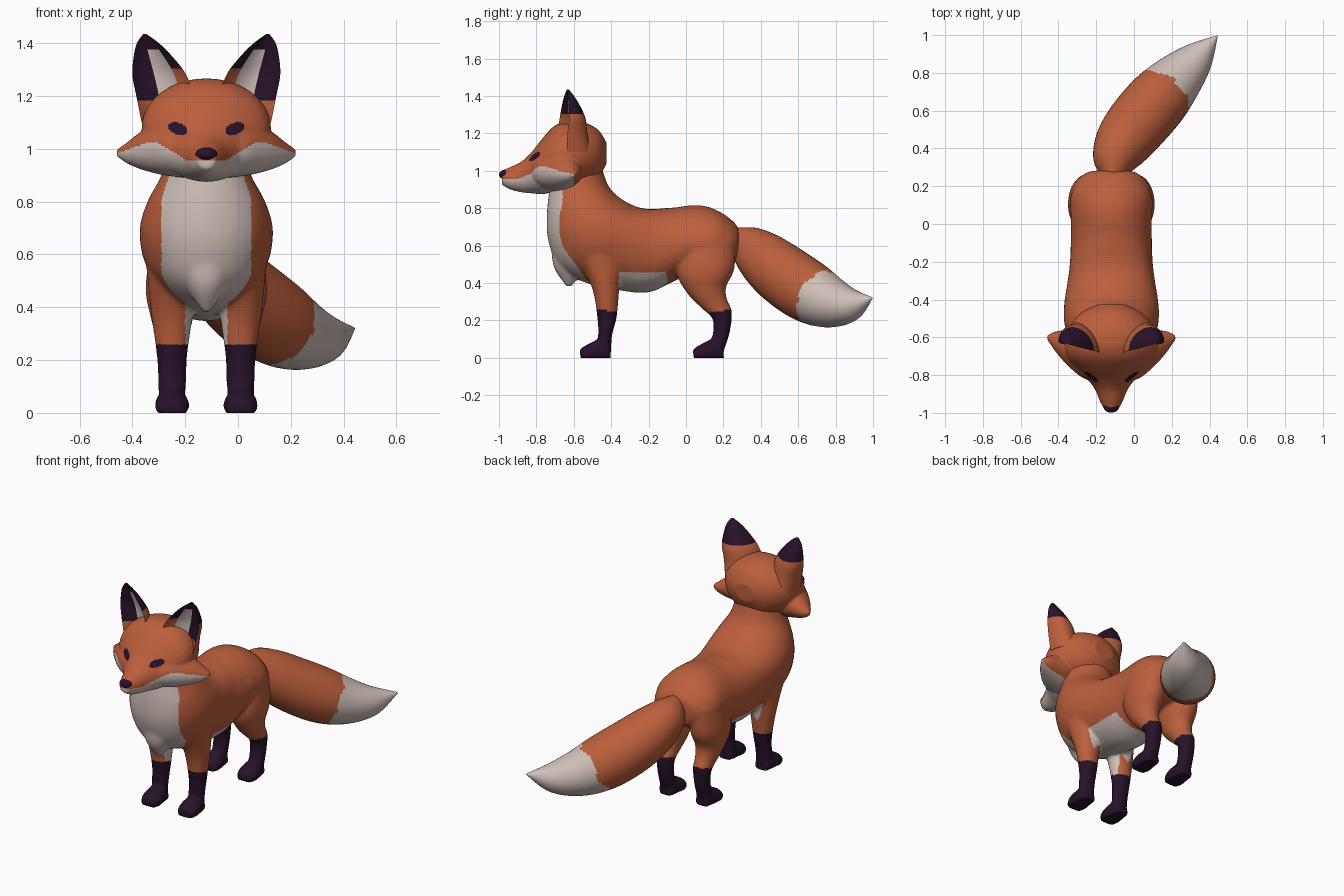
import bpy, bmesh, math
from mathutils import Vector

cube = bpy.data.objects.get("Cube")
if cube:
    bpy.data.objects.remove(cube)

AXIS = -0.12  # the body's centre line
SEG = 32


def material(name, rgb):
    m = bpy.data.materials.new(name)
    m.use_nodes = True
    color = (*rgb, 1)
    m.diffuse_color = color
    for node in m.node_tree.nodes:
        if node.type == 'BSDF_PRINCIPLED':
            node.inputs["Base Color"].default_value = color
            node.inputs["Roughness"].default_value = 0.8
    return m


MATS = [material("orange fur", (0.50, 0.115, 0.045)),
        material("cream fur", (0.62, 0.52, 0.48)),
        material("dark fur", (0.02, 0.006, 0.022))]
ORANGE, CREAM, DARK = range(3)


def oval(centre, a, b):
    """Ring of points around a centre, spanned by two half axes."""
    turn = [math.tau * i / SEG for i in range(SEG)]
    return [centre + a * math.cos(t) + b * math.sin(t) for t in turn]


def span(y0, z0, y1, z1, w, x=0):
    """Oval between two side-profile points with half width w."""
    p, q = Vector((x, y0, z0)), Vector((x, y1, z1))
    return oval((p + q) / 2, (q - p) / 2, Vector((w, 0, 0)))


def spline(a, b, c, d, t):
    return (b * 2 + (c - a) * t + (a * 2 - b * 5 + c * 4 - d) * t * t
            + (b * 3 - a - c * 3 + d) * t ** 3) / 2


def loft(bm, rings, steps=6):
    """Skin smoothly interpolated rings and cap both ends."""
    ext = [rings[0]] + rings + [rings[-1]]
    fine = []
    for i in range(len(rings) - 1):
        for k in range(steps):
            fine.append([spline(*pts, k / steps) for pts in zip(*ext[i:i + 4])])
    fine.append(rings[-1])
    loops = [[bm.verts.new(p) for p in ring] for ring in fine]
    new = [bm.faces.new(loops[0]), bm.faces.new(loops[-1])]
    for lo, hi in zip(loops, loops[1:]):
        n = len(lo)
        for i in range(n):
            j = (i + 1) % n
            new.append(bm.faces.new((lo[i], lo[j], hi[j], hi[i])))
    bmesh.ops.recalc_face_normals(bm, faces=new)


def finish(name, bm, rule, voxel=0, sharp=180, offset=AXIS):
    """Make the object, optionally fuse its lofts, then colour it by rule."""
    me = bpy.data.meshes.new(name)
    bm.to_mesh(me)
    bm.free()
    ob = bpy.data.objects.new(name, me)
    bpy.context.collection.objects.link(ob)
    if voxel:
        fuse = ob.modifiers.new("fuse", 'REMESH')
        fuse.mode = 'VOXEL'
        fuse.voxel_size = voxel
        soft = ob.modifiers.new("soften", 'SMOOTH')
        soft.iterations = 6
        dg = bpy.context.evaluated_depsgraph_get()
        me = bpy.data.meshes.new_from_object(ob.evaluated_get(dg))
        ob.modifiers.clear()
        ob.data = me
        for v in me.vertices:
            v.co.z = max(v.co.z, 0)
    me.materials.clear()
    for m in MATS:
        me.materials.append(m)
    for p in me.polygons:
        p.material_index = rule(p.center, p.normal)
    for v in me.vertices:
        v.co.x += offset
    me.shade_smooth()
    if sharp < 180:
        me.set_sharp_from_angle(angle=math.radians(sharp))
    return ob


# Torso, chest tuft and legs, fused into one skin
bm = bmesh.new()
loft(bm, [span(*r) for r in (
    (-.70, 1.06, -.46, 1.06, .14), (-.73, .9, -.42, .93, .165),
    (-.745, .75, -.36, .86, .22), (-.735, .62, -.27, .81, .25),
    (-.68, .49, -.19, .795, .25), (-.56, .41, -.12, .8, .235),
    (-.38, .365, -.05, .805, .22), (-.2, .35, .02, .815, .215),
    (-.04, .42, .11, .81, .215), (.1, .46, .2, .77, .215),
    (.25, .5, .27, .71, .15), (.28, .55, .285, .66, .08))])
loft(bm, [span(*r) for r in (
    (-.72, .58, -.58, .58, .1), (-.705, .48, -.57, .46, .07),
    (-.64, .38, -.61, .38, .012))])
for s in (1, -1):
    x = 0.13 * s
    loft(bm, [span(*r, x) for r in (  # front leg
        (-.6, .58, -.33, .58, .1), (-.505, .38, -.355, .38, .08),
        (-.475, .22, -.37, .22, .058), (-.47, .12, -.395, .12, .054),
        (-.48, .03, -.4, .03, .05))])
    loft(bm, [span(*r, x) for r in (  # hind leg
        (-.02, .64, .26, .64, .08), (-.05, .46, .26, .48, .1),
        (.01, .34, .215, .38, .08), (.09, .26, .22, .31, .062),
        (.14, .21, .245, .25, .055), (.145, .14, .235, .14, .05),
        (.12, .03, .2, .03, .05))])
    for shift in (0, .605):  # paws
        loft(bm, [span(y + shift, -.02, y + shift - .01, top, w, x) for y, top, w in (
            (-.4, .07, .045), (-.46, .095, .06), (-.52, .07, .065), (-.56, .045, .045))])


def body_rule(c, n):
    wide = abs(c.x)
    if c.z < .25 + .15 * (c.y - .18 if c.y > 0 else -c.y - .4):
        return DARK
    chest = c.y < -.66 + .7 * max(0, .6 - c.z)
    if chest and wide < min(.17, .06 + .8 * (c.z - .35)):
        return CREAM
    if -.36 < c.y < -.1 and c.z < .46 and n.z < .1:
        return CREAM
    if -.6 < c.y <= -.36 and c.z < .45 and wide < .08:
        return CREAM
    return ORANGE


finish("body", bm, body_rule, voxel=.011)

# Head: skull and muzzle, with pointed cheek ruffs
bm = bmesh.new()
loft(bm, [span(y, lo, y, hi, w) for y, lo, hi, w in (
    (-.425, 1.04, 1.15, .07), (-.47, .96, 1.22, .16), (-.55, .92, 1.26, .225),
    (-.64, .9, 1.265, .245), (-.71, .885, 1.235, .23), (-.77, .875, 1.17, .18),
    (-.83, .88, 1.095, .12), (-.88, .885, 1.05, .085), (-.94, .9, 1.02, .06),
    (-.985, .925, 1.0, .035))])
for s in (1, -1):
    loft(bm, [oval(Vector((x * s, y, z)), Vector((0, ry, 0)), Vector((0, 0, rz)))
              for x, y, z, ry, rz in (
        (.08, -.7, 1.0, .14, .11), (.16, -.68, 1.0, .13, .1),
        (.24, -.65, .995, .09, .075), (.3, -.62, .985, .05, .04),
        (.34, -.6, .985, .01, .012))])


def head_rule(c, n):
    wide = abs(c.x)
    du = wide - .108
    dz = c.z - 1.077 - .25 * du
    if c.y < -.68 and (du / .036) ** 2 + (dz / .023) ** 2 < 1:
        return DARK
    line = min(.955 + .6 * max(0, wide - .07), 1.025) - .35 * max(0, wide - .22)
    return CREAM if c.z < line and c.y < -.6 else ORANGE


finish("head", bm, head_rule, voxel=.007)

# Nose
bm = bmesh.new()
bmesh.ops.create_uvsphere(bm, u_segments=24, v_segments=16, radius=1)
bmesh.ops.scale(bm, vec=(.042, .033, .026), verts=bm.verts)
bmesh.ops.translate(bm, vec=(0, -.966, .98), verts=bm.verts)
finish("nose", bm, lambda c, n: DARK)

# Ears: cupped crescents narrowing to a tip
EAR = ((1.1, .155, .09, -.66, .15), (1.2, .16, .105, -.66, .13),
       (1.28, .178, .102, -.65, .11), (1.35, .202, .073, -.645, .075),
       (1.4, .221, .042, -.64, .04), (1.435, .233, .006, -.635, .008))


def crescent(s, z, mid, w, front, depth):
    ring = []
    for i in range(SEG):
        t = math.tau * i / SEG
        u, v = math.cos(t), math.sin(t)
        bow = v if v > 0 else .5 * v * v
        ring.append(Vector((s * (mid + w * u), front + .25 * w * u + depth * bow, z)))
    return ring


def ear_rule(c, n):
    x = abs(c.x)
    lo, hi = next(((a, b) for a, b in zip(EAR, EAR[1:]) if c.z <= b[0]), EAR[-2:])
    f = (c.z - lo[0]) / (hi[0] - lo[0])
    mid, w = (lo[k] + (hi[k] - lo[k]) * f for k in (1, 2))
    u = (x - mid) / w
    if n.y < -.15:
        if -.55 < u < .2 and c.z < 1.38:
            return CREAM
        if u >= .2:
            return DARK if c.z > 1.19 else ORANGE
    return DARK if c.z > 1.305 else ORANGE


for side, s in (("left", 1), ("right", -1)):
    bm = bmesh.new()
    loft(bm, [crescent(s, *r) for r in EAR])
    finish(side + "_ear", bm, ear_rule, sharp=50)

# Tail: a plump brush swept to the model's left
TAIL = [(Vector(p), r) for *p, r in (
    (-.11, .25, .66, .045), (-.11, .32, .61, .105), (-.07, .41, .535, .145),
    (.01, .52, .445, .165), (.13, .66, .35, .165), (.24, .78, .295, .135),
    (.345, .89, .285, .085), (.44, .995, .32, .004))]
rings = []
for i, (p, r) in enumerate(TAIL):
    along = (TAIL[min(i + 1, len(TAIL) - 1)][0] - TAIL[max(i - 1, 0)][0]).normalized()
    flat = along.cross(Vector((0, 0, 1))).normalized()
    rings.append(oval(p, flat * r, flat.cross(along) * r))
bm = bmesh.new()
loft(bm, rings, steps=12)
HEADING = Vector((.6, .68, -.42))


def tail_rule(c, n):
    wave = .012 * math.sin(30 * (c.x - c.y)) + .01 * math.sin(45 * c.z)
    return CREAM if (c - Vector((.16, .71, .335))).dot(HEADING) > wave else ORANGE


finish("tail", bm, tail_rule, offset=0)
